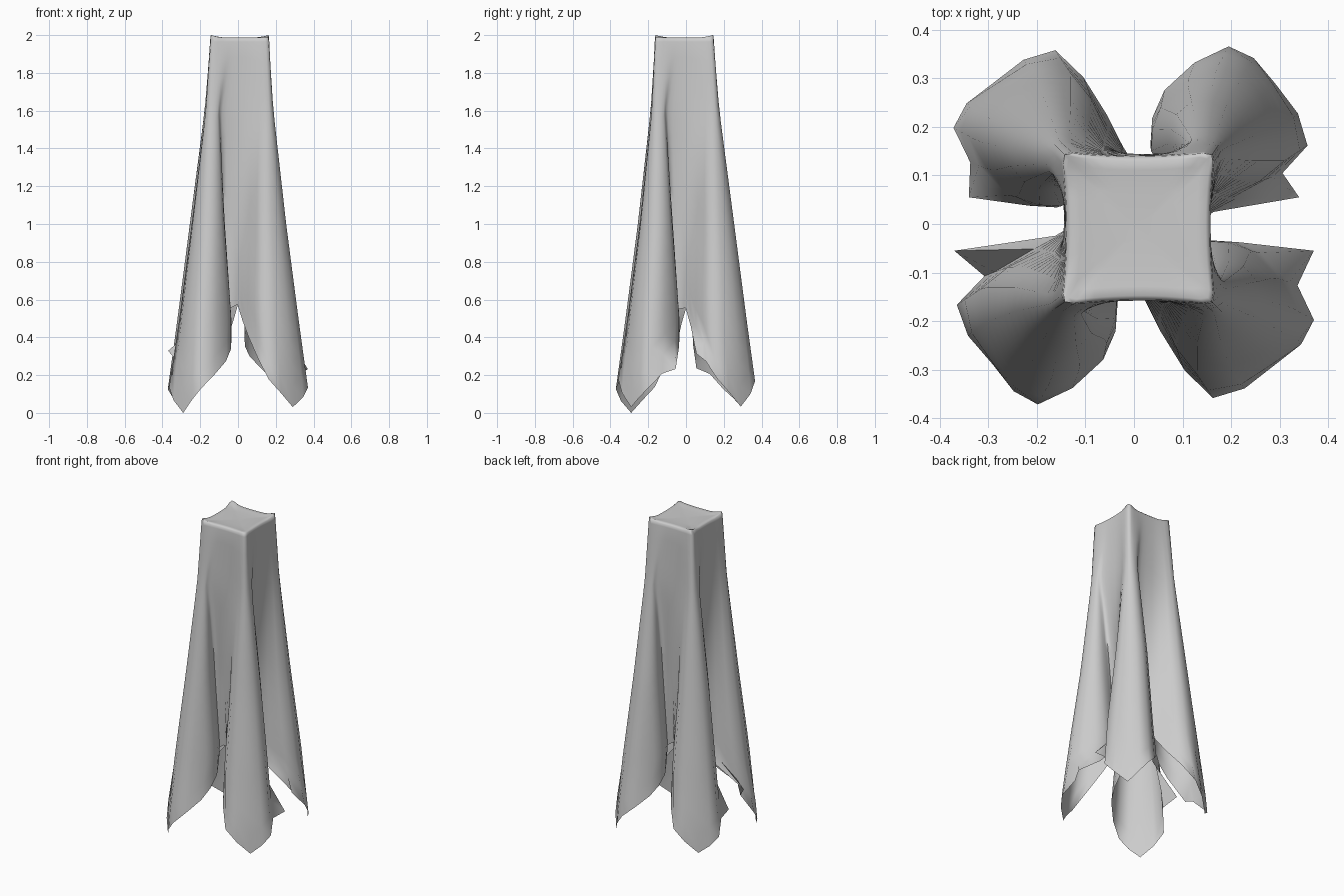
import bpy, bmesh, math, random
from mathutils import Vector

random.seed(4)
if "Cube" in bpy.data.objects:
    bpy.data.objects.remove(bpy.data.objects["Cube"], do_unlink=True)

# One quarter of the drape at each height: (along the side, outward),
# running from a corner fold, round its edge into the tuck, then to the next corner
SECTIONS = [
    (2.0, [(-.152, .152), (-.11, .152), (-.08, .15), (-.05, .149),
           (-.02, .149), (.02, .149), (.06, .15), (.11, .152)]),
    (1.6, [(-.170, .170), (-.145, .182), (-.115, .178), (-.105, .168),
           (-.09, .156), (-.03, .15), (.07, .155), (.14, .176)]),
    (1.0, [(-.218, .218), (-.155, .255), (-.088, .225), (-.07, .165),
           (-.085, .11), (-.02, .115), (.06, .165), (.13, .245)]),
    (0.5, [(-.262, .262), (-.17, .32), (-.055, .24), (-.035, .15),
           (-.07, .08), (0, .11), (.05, .2), (.13, .31)]),
    (0.1, [(-.29, .29), (-.2, .375), (-.07, .31), (-.03, .2),
           (-.07, .08), (.01, .13), (.07, .29), (.17, .37)]),
]
HEM = [.01, .15, .28, .42, .56, .58, .38, .16]
# Stray hem points pulled outward: (quarter, column) -> outward distance
STRAYS = {(3, 6): .37, (1, 2): .37, (3, 2): .34, (1, 6): .34}
ROWS, SUB = 18, 2


def section(z):
    """Quarter outline at a height, blended between the key outlines."""
    for (za, a), (zb, b) in zip(SECTIONS, SECTIONS[1:]):
        if z >= zb:
            break
    t = min(1, (za - z) / (za - zb))
    return [Vector(p).lerp(Vector(q), t) for p, q in zip(a, b)]


def catmull(p, q, r, s, t):
    return .5 * (2*q + (r - p)*t + (2*p - 5*q + 4*r - s)*t*t + (3*q - p - 3*r + s)*t**3)


def smooth_loop(points):
    n, out = len(points), []
    for i in range(n):
        for k in range(SUB):
            out.append(catmull(points[i-1], points[i], points[(i+1) % n],
                               points[(i+2) % n], k / SUB))
    return out


def place(side, x, d, z):
    """Turn a point of the front quarter to its side; the top sits a little off centre."""
    ang = side * math.pi / 2
    shift = .009 * max(0, z - 1)
    return Vector((x * math.cos(ang) + d * math.sin(ang) + shift,
                   x * math.sin(ang) - d * math.cos(ang) - shift, z))


# Hem heights for all four sides, slightly uneven
hems = [h + (random.uniform(-.03, .03) if h > .1 else random.uniform(-.01, .03))
        for _ in range(4) for h in HEM]
hems[0] = 0.0
COUNT = len(hems)


def row_points(row):
    """Closed row of cloth; each column runs from the top edge to its own hem."""
    f = row / (ROWS - 1)
    pts = []
    for c in range(COUNT):
        side, k = divmod(c, len(HEM))
        z = 1.965 + (hems[c] - 1.965) * f
        pts.append(place(side, *section(z)[k], z))
    loop = smooth_loop(pts)
    # Straight runs of hem between neighbouring columns
    for i, p in enumerate(loop):
        a, b = pts[i // SUB], pts[(i // SUB + 1) % COUNT]
        p.z = a.z + (b.z - a.z) * (i % SUB) / SUB
    if row == ROWS - 1:
        for (side, k), d in STRAYS.items():
            c = side * len(HEM) + k
            x = math.copysign(.055, k - 4)
            loop[c * SUB] = place(side, x, d, hems[c] - .05)
    return loop


bm = bmesh.new()
rows = [[bm.verts.new(p) for p in row_points(r)] for r in range(ROWS)]

# Top panel: sagging centre, rounded edge, corners pinched up except the front left one
edge = [v.co.copy() for v in rows[0]]
centre = Vector((.009, -.009, 0))
for scale, height, lift in ((.985, 1.98, .02), (.93, 1.987, .008), (.8, 1.984, 0),
                            (.5, 1.982, 0), (.2, 1.98, 0)):
    ring = []
    for p in edge:
        q = p - centre
        corner = max(0, min(abs(q.x), abs(q.y)) / .15 - .6) / .4
        if q.x > 0 and q.y < 0:
            corner *= .3
        ring.append(bm.verts.new((centre.x + q.x*scale, centre.y + q.y*scale,
                                  min(2, height + lift * corner))))
    rows.insert(0, ring)

for upper, lower in zip(rows, rows[1:]):
    n = len(upper)
    for i in range(n):
        j = (i + 1) % n
        bm.faces.new((upper[i], lower[i], lower[j], upper[j]))
bm.faces.new(rows[0])
bm.normal_update()

mesh = bpy.data.meshes.new("draped_cloth")
bm.to_mesh(mesh)
bm.free()
cloth = bpy.data.objects.new("draped_cloth", mesh)
bpy.context.collection.objects.link(cloth)

grey = bpy.data.materials.new("grey_cloth")
grey.use_nodes = True
colour = (.6, .6, .6, 1)
grey.diffuse_color = colour
grey.node_tree.nodes["Principled BSDF"].inputs["Base Color"].default_value = colour
mesh.materials.append(grey)

bpy.context.view_layer.objects.active = cloth
cloth.select_set(True)
bpy.ops.object.shade_smooth_by_angle(angle=math.radians(80))
